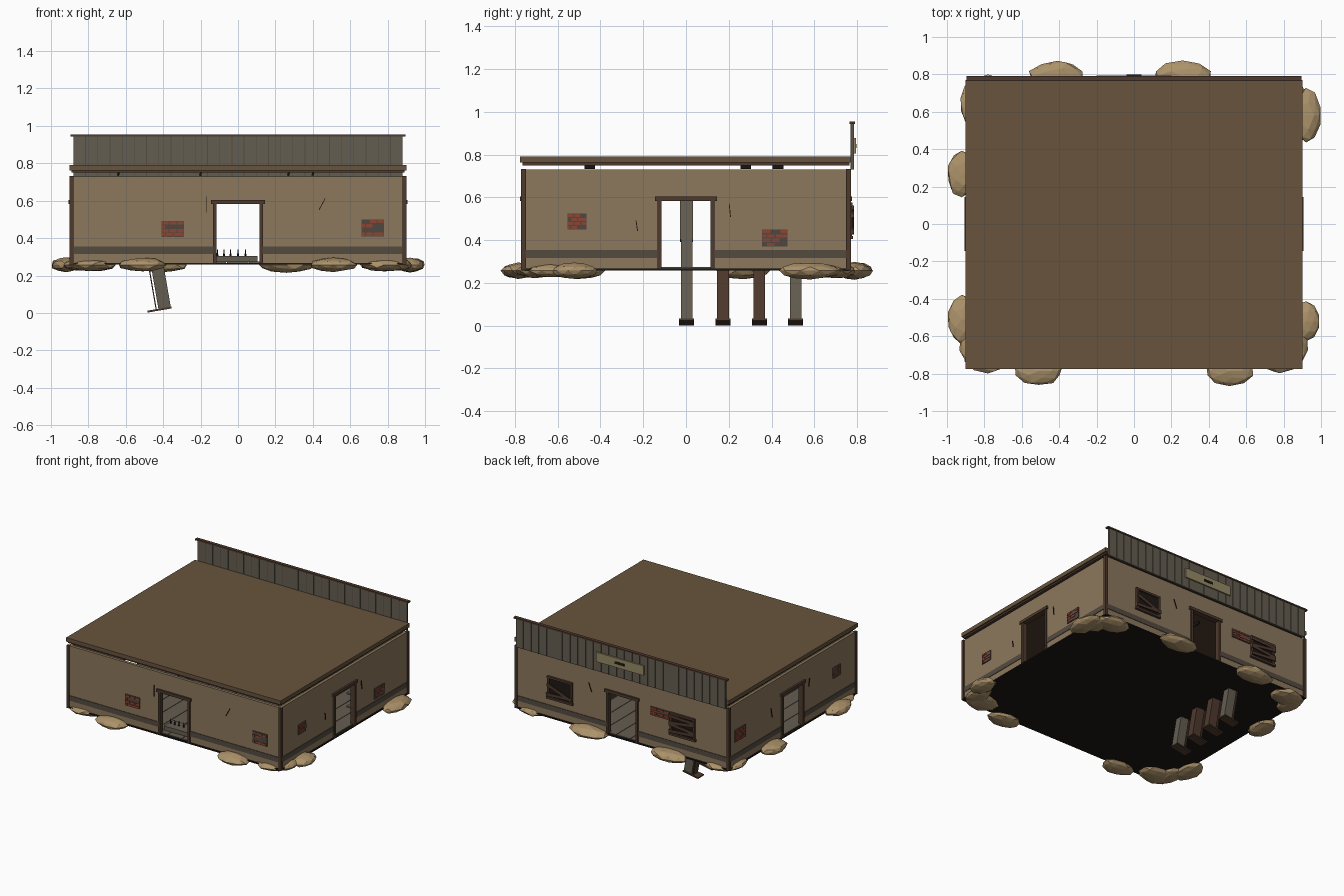
import bpy, bmesh, math, random
from mathutils import Matrix, Vector

if "Cube" in bpy.data.objects:
    bpy.data.objects.remove(bpy.data.objects["Cube"])
random.seed(4)

def lin(c):
    c /= 255
    return c / 12.92 if c < 0.04 else ((c + 0.055) / 1.055) ** 2.4

def mat(name, r, g, b):
    m = bpy.data.materials.new(name)
    m.diffuse_color = (lin(r), lin(g), lin(b), 1)
    m.use_nodes = True
    m.node_tree.nodes["Principled BSDF"].inputs["Base Color"].default_value = m.diffuse_color
    return m

PLASTER = mat("plaster", 140, 119, 92)
BAND = mat("band", 84, 75, 64)
ROOF = mat("roof_brown", 104, 84, 61)
WOOD = mat("dark_wood", 78, 58, 45)
GREY = mat("weathered_wood", 100, 93, 80)
STONE = mat("stone", 172, 146, 106)
BRICK = mat("brick", 140, 70, 52)
MORTAR = mat("mortar", 80, 70, 62)
DARK = mat("dark", 28, 24, 20)
SIGN = mat("sign_board", 150, 138, 100)

def finish(bm, name, material):
    me = bpy.data.meshes.new(name)
    bm.to_mesh(me)
    bm.free()
    me.materials.append(material)
    ob = bpy.data.objects.new(name, me)
    bpy.context.collection.objects.link(ob)
    return ob

def boxes(name, items, material, M=Matrix()):
    """One object from boxes: (centre, size[, roll about local y])."""
    bm = bmesh.new()
    for it in items:
        c, s = it[0], it[1]
        roll = it[2] if len(it) > 2 else 0
        bmesh.ops.create_cube(bm, size=1, matrix=M @ Matrix.Translation(c)
                              @ Matrix.Rotation(roll, 4, 'Y') @ Matrix.Diagonal((*s, 1)))
    return finish(bm, name, material)

def span(x0, x1, y0, y1, z0, z1):
    return (((x0 + x1) / 2, (y0 + y1) / 2, (z0 + z1) / 2), (x1 - x0, y1 - y0, z1 - z0))

def cylinder(bm, x, y, z0, z1, r0, r1, n=8):
    bmesh.ops.create_cone(bm, cap_ends=True, segments=n, radius1=r0, radius2=r1,
                          depth=z1 - z0, matrix=Matrix.Translation((x, y, (z0 + z1) / 2)))

# Floor slab and roof
boxes("floor_underside", [span(-.9, .9, -.77, .77, .258, .268)], DARK)
boxes("floor_boards", [span(-.885 + i * .118, -.771 + i * .118, -.755, .755, .268, .274)
                       for i in range(15)], GREY)
boxes("roof", [span(-.9, .9, -.775, .77, .762, .792)], ROOF)
boxes("roof_trim", [span(-.89, .89, -.765, .765, .75, .762)], WOOD)
boxes("ceiling_scraps", [((x, y, .742), (.012, .05, .018), .3)
                         for x in (-.64, -.2, .27, .4) for y in (-.45, .28, .43)], DARK)

# Walls: local x runs along the wall, local y points outward.
# Details use world coordinates along the wall, times the side's sign.
SIDES = {
    "front": (math.pi, -1, .9, .77),
    "right": (-math.pi / 2, -1, .77, .9),
    "back": (0, 1, .9, .77),
    "left": (math.pi / 2, 1, .77, .9),
}
BRICKS = {  # centre along wall, z, width, height
    "front": [(-.35, .45, .12, .085), (.72, .455, .12, .09)],
    "right": [(-.51, .487, .09, .075), (.415, .41, .12, .08)],
    "back": [(-.32, .54, .16, .065)],
    "left": [(.63, .49, .13, .09), (-.53, .52, .09, .08)],
}
CRACKS = {  # centre along wall, z, length, lean
    "front": [(-.17, .58, .085, 0), (.45, .582, .07, .5)],
    "right": [(-.23, .467, .05, -.15), (.205, .54, .065, -.1)],
    "back": [(.27, .58, .07, .35)],
    "left": [(.25, .5, .07, .2), (-.2, .56, .06, -.2)],
}
DOOR, TOP, BASE = .118, .59, .268
for side, (ang, sg, half, dist) in SIDES.items():
    M = Matrix.Rotation(ang, 4, 'Z') @ Matrix.Translation((0, dist, 0))
    h = half - .012
    boxes(side + "_wall", [span(-h, -DOOR, -.03, -.008, BASE, .73), span(DOOR, h, -.03, -.008, BASE, .73),
                           span(-DOOR, DOOR, -.03, -.008, TOP, .73)], PLASTER, M)
    boxes(side + "_band", [span(-h, -DOOR - .01, -.01, -.004, .316, .354),
                           span(DOOR + .01, h, -.01, -.004, .316, .354)], BAND, M)
    boxes(side + "_door_frame", [span(-.133, -.115, -.036, .002, BASE, TOP),
                                 span(.115, .133, -.036, .002, BASE, TOP),
                                 span(-.145, .145, -.038, .006, .583, .604)], WOOD, M)
    # Exposed brick patches with staggered courses
    plates, bricks = [], []
    for u, z, w, ht in BRICKS[side]:
        u *= sg
        plates.append(((u, -.006, z), (w, .008, ht)))
        rows = 4
        for r in range(rows):
            zc = z - ht / 2 + (r + .5) * ht / rows
            edges = [0, .3, .65, 1] if r % 2 else [0, .48, .82, 1]
            for a, b in zip(edges, edges[1:]):
                if random.random() < .8:
                    bricks.append(((u + w * ((a + b) / 2 - .5), -.002, zc),
                                   (w * (b - a) - .005, .008, ht / rows - .005)))
    boxes(side + "_brick_mortar", plates, MORTAR, M)
    boxes(side + "_bricks", bricks, BRICK, M)
    boxes(side + "_cracks", [((u * sg, -.006, z), (.004, .006, n), lean * sg)
                             for u, z, n, lean in CRACKS[side]], DARK, M)

boxes("corner_posts", [span(sx * .89 - .011, sx * .89 + .011, sy * .76 - .011, sy * .76 + .011, .262, .732)
                       for sx in (-1, 1) for sy in (-1, 1)], WOOD)

# Back windows, boarded up
for n, (x, tilts) in enumerate([(.52, (.05, -.35)), (-.51, (.08, -.1, .12, -.04))]):
    tag = "back_window_%d_" % (n + 1)
    boxes(tag + "opening", [span(x - .09, x + .09, .757, .766, .42, .56)], DARK)
    boxes(tag + "frame", [span(x - .105, x - .088, .757, .776, .41, .57), span(x + .088, x + .105, .757, .776, .41, .57),
                          span(x - .105, x + .105, .757, .778, .56, .575), span(x - .11, x + .11, .757, .78, .405, .42)], WOOD)
    boxes(tag + "boards", [((x, .781, .445 + i * .034), (.215, .008, .022), t)
                           for i, t in enumerate(tilts)], WOOD)

# False-front parapet with sign
N = 27
W = 1.76 / N
boxes("parapet_backing", [span(-.88, .88, .772, .779, .73, .946)], BAND)
boxes("parapet_boards", [span(-.88 + i * W + .002, -.88 + (i + 1) * W - .002, .769, .785, .73, .946)
                         for i in range(N)], GREY)
boxes("parapet_cap", [span(-.895, .895, .764, .79, .944, .955)], WOOD)
boxes("sign", [span(-.2, .2, .785, .795, .805, .877)], SIGN)
boxes("sign_plaque", [span(-.04, .04, .795, .798, .832, .85)], DARK)

# Flattened boulders under the edge: x, y, radii x, y, z
rocks = [(-.41, .79, .155, .085, .042), (.26, .79, .155, .085, .042),
         (.92, .58, .08, .15, .04), (.92, -.52, .08, .11, .038),
         (-.92, .27, .08, .13, .04), (-.92, -.51, .08, .135, .04),
         (-.51, -.785, .13, .08, .038), (.51, -.785, .13, .08, .038)]
rocks += [(sx * .78, sy * .70, .13, .10, .036) for sx in (-1, 1) for sy in (-1, 1)]
rocks += [(sx * .86, sy * .64, .075, .12, .032) for sx in (-1, 1) for sy in (-1, 1)]
for i, (x, y, rx, ry, rz) in enumerate(rocks):
    bm = bmesh.new()
    bmesh.ops.create_icosphere(bm, subdivisions=2, radius=1)
    for v in bm.verts:
        v.co *= random.uniform(.9, 1.03)
    M = Matrix.Translation((x, y, .257)) @ Matrix.Diagonal((rx, ry, rz, 1))
    bmesh.ops.transform(bm, matrix=M, verts=bm.verts)
    finish(bm, "boulder_%d" % (i + 1), STONE)

# Four leaning cabinets that poke through the floor
for i in range(4):
    M = Matrix.Translation((-.42, i * .17 + .003, .018)) @ Matrix.Rotation(-.17, 4, 'Y')
    tag = "cabinet_%d_" % (i + 1)
    boxes(tag + "base", [span(-.065, .065, -.035, .035, -.005, .005)], WOOD, M)
    boxes(tag + "body", [span(-.005, .062, -.027, .027, .005, .38)], GREY if i in (0, 3) else WOOD, M)
    boxes(tag + "top", [span(-.005, .062, -.03, .03, .38, .57)], GREY, M)
    boxes(tag + "rail", [span(-.02, -.014, -.027, .027, .005, .57)], WOOD, M)

# Low platform with stakes behind the front door
boxes("low_platform", [span(-.125, .105, -.71, -.6, .272, .305)], GREY)
bm = bmesh.new()
for x in (-.11, -.075, -.04, 0, .04):
    cylinder(bm, x, -.65, .305, .34, .006, .002, 6)
finish(bm, "stakes", DARK)

# Interior counter, shelves and table
boxes("counter", [span(.42, .52, .16, .66, .274, .42), span(.4, .54, .15, .67, .42, .435)], WOOD)
boxes("wall_shelves", [span(.8, .87, .16, .66, z, z + .012) for z in (.36, .46, .56)], GREY)
bm = bmesh.new()
cylinder(bm, .4, -.42, .274, .385, .018, .018)
cylinder(bm, .4, -.42, .385, .4, .12, .12, 12)
finish(bm, "round_table", WOOD)
